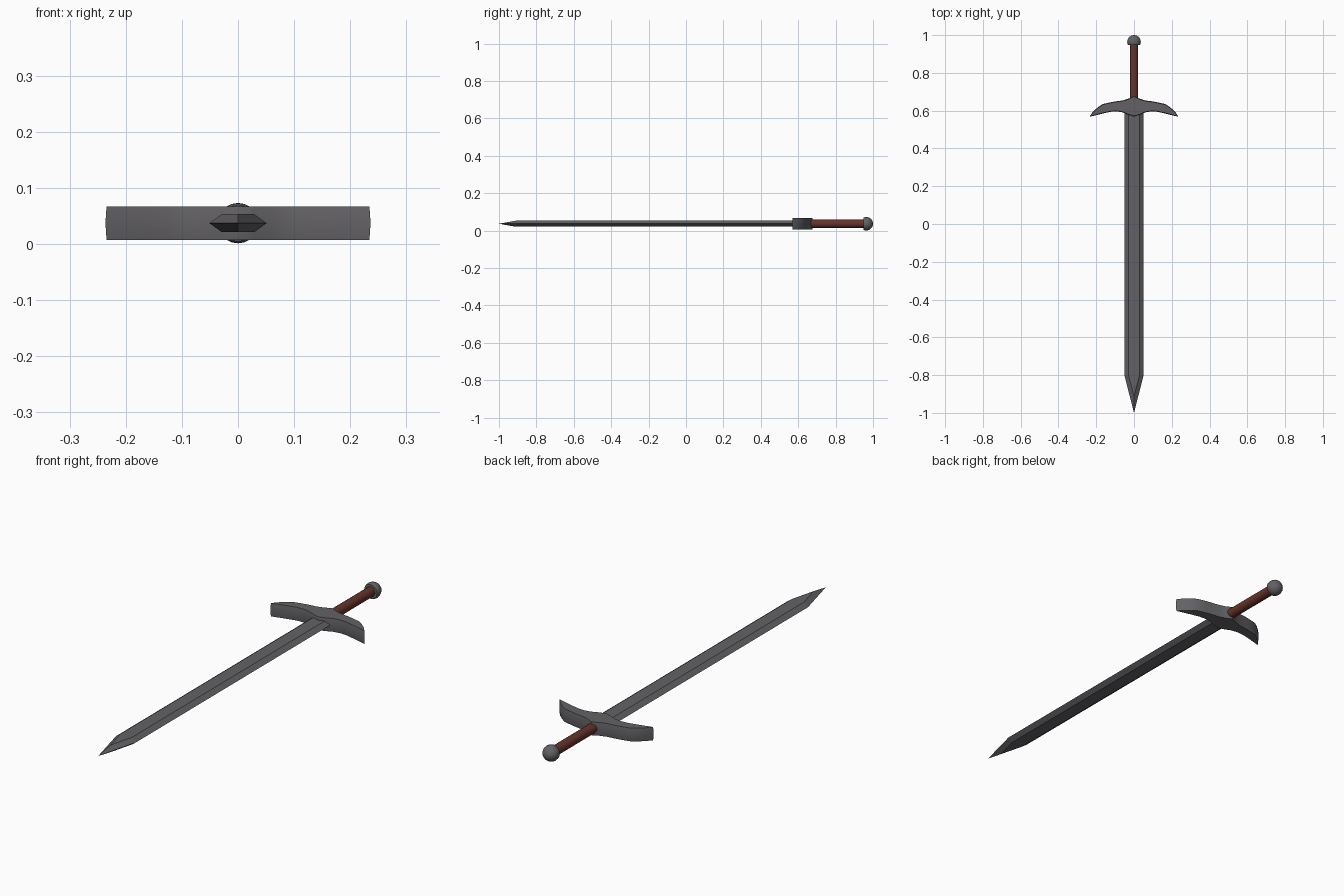
import bpy, bmesh, math
from mathutils import Vector, Matrix

if "Cube" in bpy.data.objects:
    bpy.data.objects.remove(bpy.data.objects["Cube"])

ZC = 0.037  # centre height of the lying sword


def material(name, rgb):
    m = bpy.data.materials.new(name)
    m.diffuse_color = (*rgb, 1)
    m.use_nodes = True
    m.node_tree.nodes["Principled BSDF"].inputs["Base Color"].default_value = m.diffuse_color
    return m


steel = material("dark steel", (0.125, 0.12, 0.13))
leather = material("red brown leather", (0.13, 0.034, 0.024))


def finish(bm, name, mat, smooth=None):
    bmesh.ops.recalc_face_normals(bm, faces=bm.faces)
    me = bpy.data.meshes.new(name)
    bm.to_mesh(me)
    bm.free()
    ob = bpy.data.objects.new(name, me)
    bpy.context.collection.objects.link(ob)
    ob.location.z = ZC
    me.materials.append(mat)
    if smooth:
        bpy.ops.object.select_all(action='DESELECT')
        ob.select_set(True)
        bpy.context.view_layer.objects.active = ob
        bpy.ops.object.shade_smooth_by_angle(angle=math.radians(smooth))
    return ob


def bridge(bm, a, b):
    n = len(a)
    for i in range(n):
        j = (i + 1) % n
        bm.faces.new((a[i], a[j], b[j], b[i]))


# Blade: hexagonal section, faceted point with a short ridge
W, F, H = 0.051, 0.029, 0.016
section = [(-W, 0), (-F, H), (F, H), (W, 0), (F, -H), (-F, -H)]
bm = bmesh.new()
back, front = [[bm.verts.new((x, y, z)) for x, z in section] for y in (0.62, -0.8)]
bridge(bm, back, front)
bm.faces.new(back)
tip = bm.verts.new((0, -1, 0))
for left, fl, fr, right, s in ((0, 1, 2, 3, 1), (0, 5, 4, 3, -1)):
    ridge = bm.verts.new((0, -0.912, s * H))
    bm.faces.new((front[fl], front[fr], ridge))
    bm.faces.new((front[left], front[fl], ridge, tip))
    bm.faces.new((front[right], front[fr], ridge, tip))
finish(bm, "blade", steel)

# Guard: curved wing outline (right half mirrored), slightly bulged sides
upper = [(0, 0.675), (0.03, 0.66), (0.06, 0.651), (0.1, 0.646), (0.13, 0.64),
         (0.165, 0.632), (0.19, 0.615), (0.215, 0.593), (0.234, 0.57)]
lower = [(0.2, 0.579), (0.165, 0.588), (0.125, 0.597), (0.09, 0.599),
         (0.06, 0.594), (0.03, 0.581), (0, 0.572)]
half = upper + lower
outline = [Vector(p) for p in half + [(-x, y) for x, y in half[-2:0:-1]]]
bm = bmesh.new()
rings = []
for z, off in ((-0.03, 0), (-0.017, 0.002), (0, 0.003), (0.017, 0.002), (0.03, 0)):
    ring = []
    for i, p in enumerate(outline):
        d = outline[(i + 1) % len(outline)] - outline[i - 1]
        n = Vector((-d.y, d.x)).normalized()  # outward for a clockwise outline
        q = p + n * off
        ring.append(bm.verts.new((q.x, q.y, z)))
    rings.append(ring)
for a, b in zip(rings, rings[1:]):
    bridge(bm, a, b)
caps = [bm.faces.new(rings[0]), bm.faces.new(rings[-1])]
bmesh.ops.triangulate(bm, faces=caps)
finish(bm, "guard", steel, 35)

# Grip: round leather handle
bm = bmesh.new()
bmesh.ops.create_cone(bm, cap_ends=True, segments=16, radius1=0.022, radius2=0.022,
                      depth=0.32,
                      matrix=Matrix.Translation((0, 0.795, 0)) @ Matrix.Rotation(math.pi / 2, 4, 'X'))
finish(bm, "grip", leather, 40)

# Pommel: ball cut flat where it meets the grip
bm = bmesh.new()
bmesh.ops.create_uvsphere(bm, u_segments=20, v_segments=14, radius=0.036,
                          matrix=Matrix.Translation((0, 0.964, 0)) @ Matrix.Rotation(math.pi / 2, 4, 'X'))
cut = bmesh.ops.bisect_plane(bm, geom=bm.verts[:] + bm.edges[:] + bm.faces[:],
                             plane_co=(0, 0.948, 0), plane_no=(0, -1, 0), clear_outer=True)
bmesh.ops.holes_fill(bm, edges=[e for e in bm.edges if e.is_boundary])
finish(bm, "pommel", steel, 40)
